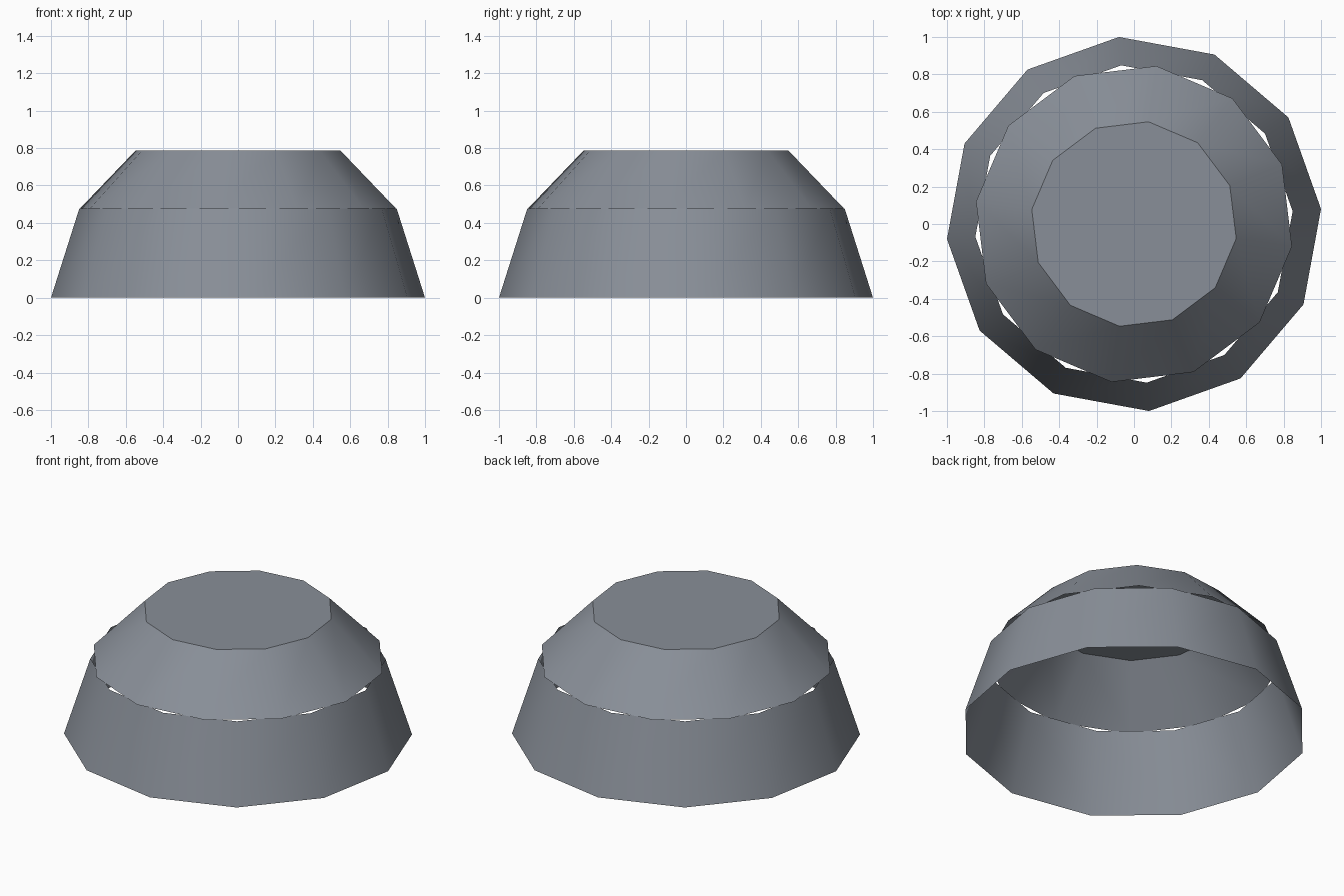
import bpy, bmesh
from math import cos, sin, radians, tau

cube = bpy.data.objects.get("Cube")
if cube:
    bpy.data.objects.remove(cube)

SIDES = 12

# One slate grey for the whole shell
grey = bpy.data.materials.new("slate_grey")
grey.use_nodes = True
colour = (0.25, 0.275, 0.315, 1)
grey.diffuse_color = colour
grey.node_tree.nodes["Principled BSDF"].inputs["Base Color"].default_value = colour


def tapered_ring(name, low, high, turn, capped=False):
    """Open twelve-sided shell between two (radius, z) rims, optionally closed on top."""
    bm = bmesh.new()
    angles = [radians(turn) + tau * i / SIDES for i in range(SIDES)]
    rims = [[bm.verts.new((r * cos(a), r * sin(a), z)) for a in angles]
            for r, z in (low, high)]
    for i in range(SIDES):
        j = (i + 1) % SIDES
        bm.faces.new((rims[0][i], rims[0][j], rims[1][j], rims[1][i]))
    if capped:
        bm.faces.new(rims[1])
    mesh = bpy.data.meshes.new(name)
    bm.to_mesh(mesh)
    bm.free()
    mesh.materials.append(grey)
    obj = bpy.data.objects.new(name, mesh)
    bpy.context.collection.objects.link(obj)
    # Soft around the sides, crisp at the cap
    bpy.ops.object.select_all(action="DESELECT")
    obj.select_set(True)
    bpy.context.view_layer.objects.active = obj
    bpy.ops.object.shade_smooth_by_angle(angle=radians(35))
    return obj


# Lower skirt, open at both ends
tapered_ring("lower_skirt", (1.003, 0), (0.851, 0.477), 4.6)
# Upper dome, twisted against the skirt and closed on top
tapered_ring("upper_dome", (0.853, 0.477), (0.552, 0.788), 21.9, capped=True)
